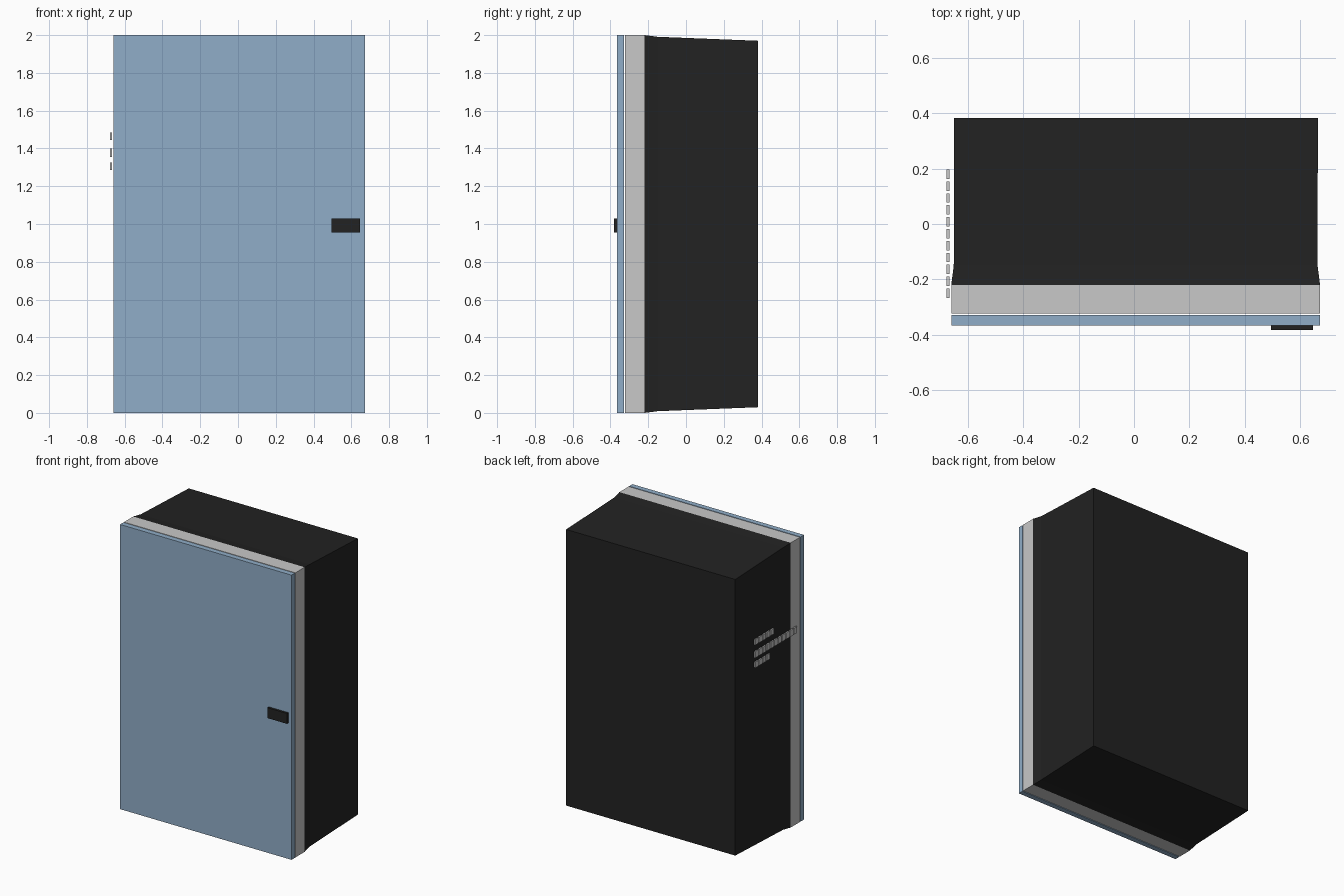
import bpy, bmesh

if "Cube" in bpy.data.objects:
    bpy.data.objects.remove(bpy.data.objects["Cube"])


def material(name, color):
    m = bpy.data.materials.new(name)
    m.diffuse_color = (*color, 1)
    m.use_nodes = True
    m.node_tree.nodes["Principled BSDF"].inputs["Base Color"].default_value = m.diffuse_color
    return m


BLACK = material("black", (0.016, 0.016, 0.016))
GREY = material("light grey", (0.58, 0.58, 0.58))
BLUE = material("steel blue", (0.28, 0.42, 0.58))


def finish(name, bm, mat):
    bmesh.ops.recalc_face_normals(bm, faces=bm.faces)
    me = bpy.data.meshes.new(name)
    bm.to_mesh(me)
    bm.free()
    me.materials.append(mat)
    ob = bpy.data.objects.new(name, me)
    bpy.context.collection.objects.link(ob)
    return ob


def loft(name, sections, mat):
    """Skin rectangles (y, x0, x1, z0, z1) from front to back and cap both ends."""
    bm = bmesh.new()
    rings = [[bm.verts.new(p) for p in
              ((x0, y, z0), (x1, y, z0), (x1, y, z1), (x0, y, z1))]
             for y, x0, x1, z0, z1 in sections]
    for a, b in zip(rings, rings[1:]):
        for i in range(4):
            j = (i + 1) % 4
            bm.faces.new((a[i], a[j], b[j], b[i]))
    bm.faces.new(rings[0])
    bm.faces.new(rings[-1])
    return finish(name, bm, mat)


def box(name, x0, x1, y0, y1, z0, z1, mat):
    return loft(name, [(y0, x0, x1, z0, z1), (y1, x0, x1, z0, z1)], mat)


# Door, front frame and handle
box("door", -0.66, 0.672, -0.366, -0.329, 0, 2, BLUE)
box("front_frame", -0.66, 0.672, -0.323, -0.22, 0, 2, GREY)
box("handle", 0.495, 0.647, -0.382, -0.366, 0.955, 1.028, BLACK)

# Cabinet body: short flare behind the frame, then a slight taper to the back
loft("cabinet_body", [(-0.22, -0.66, 0.672, 0, 2),
                      (-0.15, -0.651, 0.663, 0.009, 1.991),
                      (0.382, -0.65, 0.664, 0.03, 1.97)], BLACK)

# Raised marks on the left side: three rows of plain blocks
for row, (z0, z1, count) in enumerate(((1.445, 1.485, 5), (1.355, 1.40, 11), (1.285, 1.325, 4))):
    for i in range(count):
        y1 = 0.197 - i * 0.043
        box(f"side_mark_{row}_{i}", -0.677, -0.667, y1 - 0.034, y1, z0, z1, GREY)
